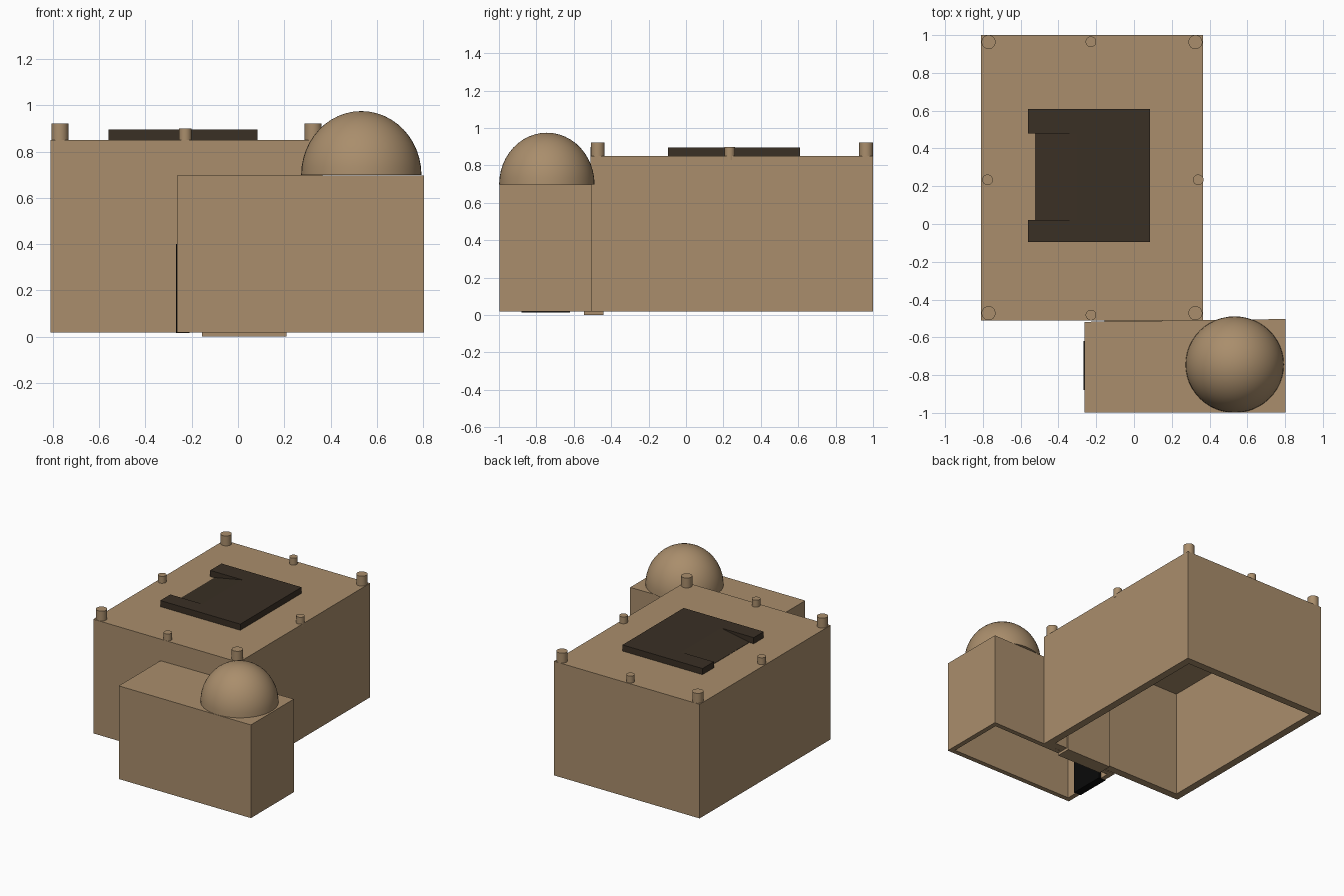
import bpy, bmesh, math
from mathutils import Vector

if "Cube" in bpy.data.objects:
    bpy.data.objects.remove(bpy.data.objects["Cube"])


def material(name, rgb):
    m = bpy.data.materials.new(name)
    m.diffuse_color = (*rgb, 1)
    m.use_nodes = True
    m.node_tree.nodes["Principled BSDF"].inputs["Base Color"].default_value = m.diffuse_color
    return m


ADOBE = material("adobe_brown", (0.40, 0.27, 0.15))
DARK = material("dark_brown", (0.042, 0.029, 0.018))
BLACK = material("black", (0.003, 0.003, 0.003))


def finish(name, bm, mat):
    bmesh.ops.recalc_face_normals(bm, faces=bm.faces)
    me = bpy.data.meshes.new(name)
    bm.to_mesh(me)
    bm.free()
    me.materials.append(mat)
    ob = bpy.data.objects.new(name, me)
    bpy.context.collection.objects.link(ob)
    return ob


def box(name, x0, x1, y0, y1, z0, z1, mat):
    bm = bmesh.new()
    bmesh.ops.create_cube(bm, size=1)
    for v in bm.verts:
        v.co = ((x0 + x1) / 2 + v.co.x * (x1 - x0),
                (y0 + y1) / 2 + v.co.y * (y1 - y0),
                (z0 + z1) / 2 + v.co.z * (z1 - z0))
    return finish(name, bm, mat)


def shell(name, corners, z0, z1, t, mat):
    """Hollow block with an open underside; corners run counter-clockwise."""
    bm = bmesh.new()
    inset = [(t, t), (-t, t), (-t, -t), (t, -t)]
    inner = [(c[0] + d[0], c[1] + d[1]) for c, d in zip(corners, inset)]

    def ring(pts, z):
        return [bm.verts.new((x, y, z)) for x, y in pts]
    rings = [ring(corners, z1), ring(corners, z0), ring(inner, z0), ring(inner, z1 - t)]
    for a, b in zip(rings, rings[1:]):
        for i in range(4):
            j = (i + 1) % 4
            bm.faces.new((a[i], b[i], b[j], a[j]))
    bm.faces.new(rings[0])
    bm.faces.new(rings[-1])
    return finish(name, bm, mat)


def profile_y(name, pts, y0, y1, mat):
    """Extrude an x-z outline along y."""
    bm = bmesh.new()
    f = bm.faces.new([bm.verts.new((x, y0, z)) for x, z in pts])
    r = bmesh.ops.extrude_face_region(bm, geom=[f])
    for v in r["geom"]:
        if isinstance(v, bmesh.types.BMVert):
            v.co.y = y1
    return finish(name, bm, mat)


def peg(name, x, y, r, z1):
    bpy.ops.mesh.primitive_cylinder_add(vertices=32, radius=r, depth=z1 - 0.83,
                                        location=(x, y, (z1 + 0.83) / 2))
    ob = bpy.context.object
    ob.name = name
    ob.data.materials.append(ADOBE)
    bpy.ops.object.shade_smooth_by_angle(angle=math.radians(40))


# Hollow buildings
shell("main_building", [(-0.81, -0.51), (0.365, -0.51), (0.365, 1.0), (-0.81, 1.0)],
      0.018, 0.85, 0.055, ADOBE)
shell("front_building", [(-0.263, -0.998), (0.803, -0.998), (0.803, -0.503), (-0.263, -0.518)],
      0.018, 0.697, 0.035, ADOBE)

# Passage between the buildings and side doorway
box("passage", -0.155, 0.21, -0.545, -0.44, 0.0, 0.50, ADOBE)
box("side_doorway", -0.267, -0.21, -0.88, -0.62, 0.015, 0.40, BLACK)

# Roof hatch: two arms and a ramp sloping down between them
box("hatch_arm_back", -0.56, 0.085, 0.48, 0.61, 0.845, 0.895, DARK)
box("hatch_arm_front", -0.56, 0.085, -0.095, 0.02, 0.845, 0.895, DARK)
profile_y("hatch_ramp", [(-0.525, 0.845), (0.085, 0.845), (0.085, 0.895),
                         (-0.30, 0.895), (-0.525, 0.852)], 0.02, 0.48, DARK)

# Roof pegs: tall ones on corners, short ones mid-edge
for i, (x, y) in enumerate([(-0.77, 0.963), (0.325, 0.963), (-0.77, -0.472), (0.325, -0.472)]):
    peg(f"corner_peg_{i}", x, y, 0.037, 0.922)
for i, (x, y) in enumerate([(-0.228, 0.965), (-0.228, -0.482), (-0.775, 0.234), (0.34, 0.234)]):
    peg(f"edge_peg_{i}", x, y, 0.028, 0.90)

# Dome
bm = bmesh.new()
bmesh.ops.create_uvsphere(bm, u_segments=48, v_segments=24, radius=1)
geom = bm.verts[:] + bm.edges[:] + bm.faces[:]
bmesh.ops.bisect_plane(bm, geom=geom, plane_co=Vector((0, 0, 0)), plane_no=Vector((0, 0, 1)),
                       dist=1e-4, clear_inner=True)
bmesh.ops.holes_fill(bm, edges=[e for e in bm.edges if e.is_boundary], sides=0)
for v in bm.verts:
    v.co = (0.533 + v.co.x * 0.26, -0.744 + v.co.y * 0.255, 0.699 + v.co.z * 0.276)
dome = finish("dome", bm, ADOBE)
bpy.ops.object.select_all(action='DESELECT')
dome.select_set(True)
bpy.context.view_layer.objects.active = dome
bpy.ops.object.shade_smooth_by_angle(angle=math.radians(40))
